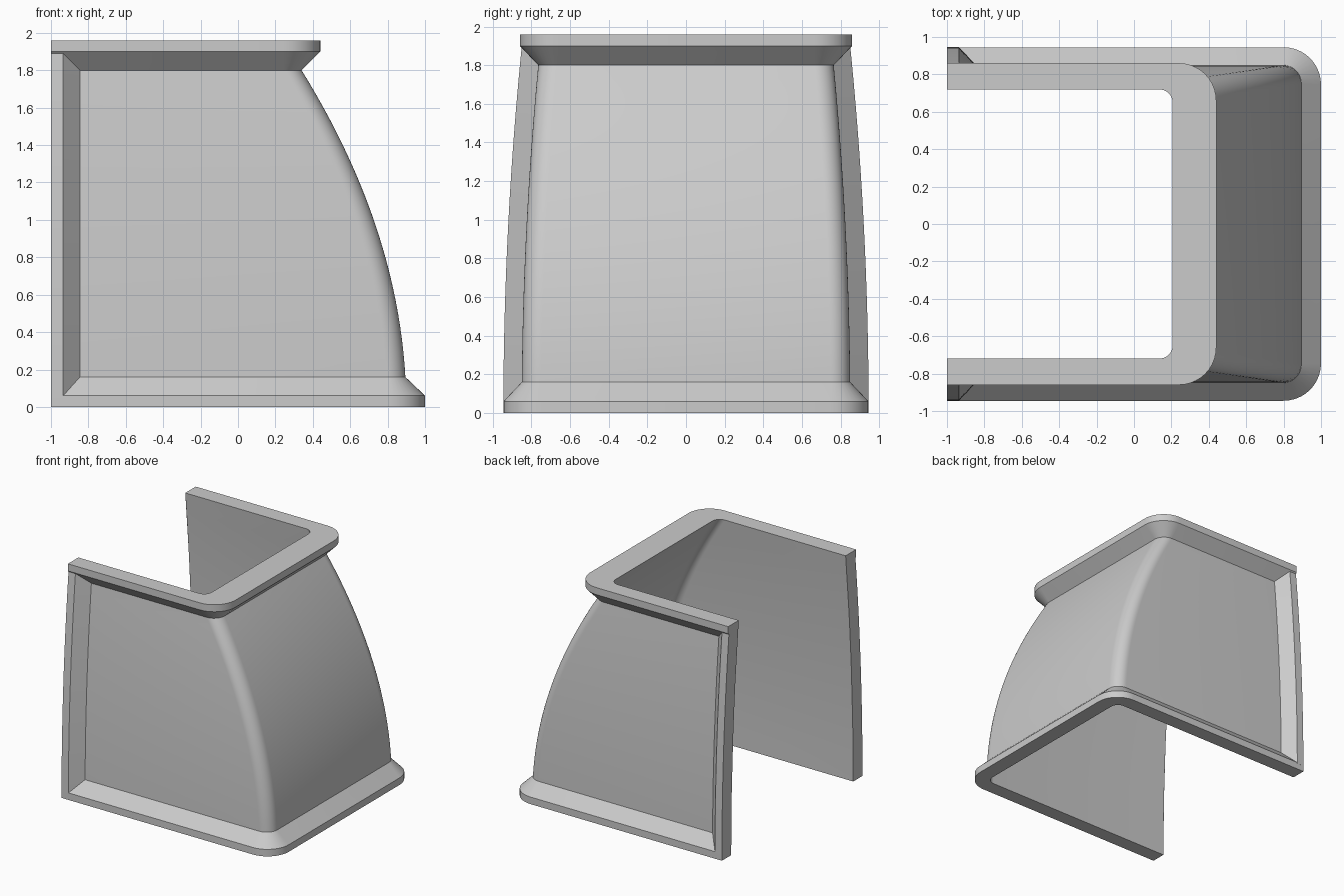
import bpy, bmesh, math

cube = bpy.data.objects.get("Cube")
if cube:
    bpy.data.objects.remove(cube, do_unlink=True)

grey = bpy.data.materials.new("plain grey")
grey.use_nodes = True
colour = (0.6, 0.6, 0.6, 1)
grey.diffuse_color = colour
grey.node_tree.nodes["Principled BSDF"].inputs["Base Color"].default_value = colour

OPEN_X = -1.0
FOOT, LIP = 0.16, 1.80      # heights where the curved wall meets the flanges
CORNER = 0.10               # wall corner radius


def wall(z):
    """Front reach and half width of the wall at a height."""
    t = (z - FOOT) / (LIP - FOOT)
    f = 0.17 * t + 0.83 * t * t
    return 0.895 - 0.555 * f, 0.85 - 0.085 * f


def u_ring(z, reach, half, radius, steps=10):
    """U-shaped outline, open at the back, with two rounded corners."""
    pts = [(OPEN_X, -half, z)]
    for side in (-1, 1):
        for i in range(steps + 1):
            a = math.pi / 2 * i / steps
            if side < 0:
                a = math.pi / 2 - a
            pts.append((reach - radius + radius * math.cos(a),
                        side * (half - radius + radius * math.sin(a)), z))
    return pts + [(OPEN_X, half, z)]


def offset_ring(z, d):
    reach, half = wall(z)
    return u_ring(z, reach + d, half + d, CORNER + d)


def finish(bm, name):
    bmesh.ops.recalc_face_normals(bm, faces=bm.faces)
    mesh = bpy.data.meshes.new(name)
    bm.to_mesh(mesh)
    bm.free()
    mesh.materials.append(grey)
    obj = bpy.data.objects.new(name, mesh)
    bpy.context.collection.objects.link(obj)
    bpy.ops.object.select_all(action="DESELECT")
    obj.select_set(True)
    bpy.context.view_layer.objects.active = obj
    bpy.ops.object.shade_smooth_by_angle(angle=math.radians(25))


def loft(bm, rings, loop_rings, loop_points):
    """Skin quads across successive rings of equal length."""
    rows = [[bm.verts.new(p) for p in ring] for ring in rings]
    n, m = len(rows), len(rows[0])
    for i in range(n if loop_rings else n - 1):
        a, b = rows[i], rows[(i + 1) % n]
        for j in range(m if loop_points else m - 1):
            k = (j + 1) % m
            bm.faces.new((a[j], a[k], b[k], b[j]))
    return rows


# Curved shell with its bottom and top flanges
levels = 24
heights = [FOOT + (LIP - FOOT) * i / levels for i in range(levels + 1)]
bottom, top = (1.0, 0.945, 0.20), (0.44, 0.86, 0.20)
section = [u_ring(0, *bottom), u_ring(0.06, *bottom)]
section += [offset_ring(z, 0) for z in heights]
section += [u_ring(1.90, *top), u_ring(1.96, *top)]
section += [offset_ring(z, -0.03) for z in [1.96] + heights[::-1] + [0]]
shell = bmesh.new()
rows = loft(shell, section, True, False)
for end in (0, -1):
    cap = shell.faces.new([row[end] for row in rows])
    bmesh.ops.triangulate(shell, faces=[cap])
finish(shell, "curved_shell")

# Bevelled upright rail along each open edge
for side, name in ((-1, "right_edge_rail"), (1, "left_edge_rail")):
    rail = bmesh.new()
    rings = []
    for i in range(levels + 1):
        z = 0.05 + 1.84 * i / levels
        y = wall(z)[1]
        rings.append([(x, side * (y + d), z) for x, d in
                      ((OPEN_X, -0.01), (OPEN_X, 0.095), (-0.935, 0.095),
                       (-0.845, 0), (-0.845, -0.01))])
    rows = loft(rail, rings, False, True)
    rail.faces.new(rows[0])
    rail.faces.new(rows[-1])
    finish(rail, name)
